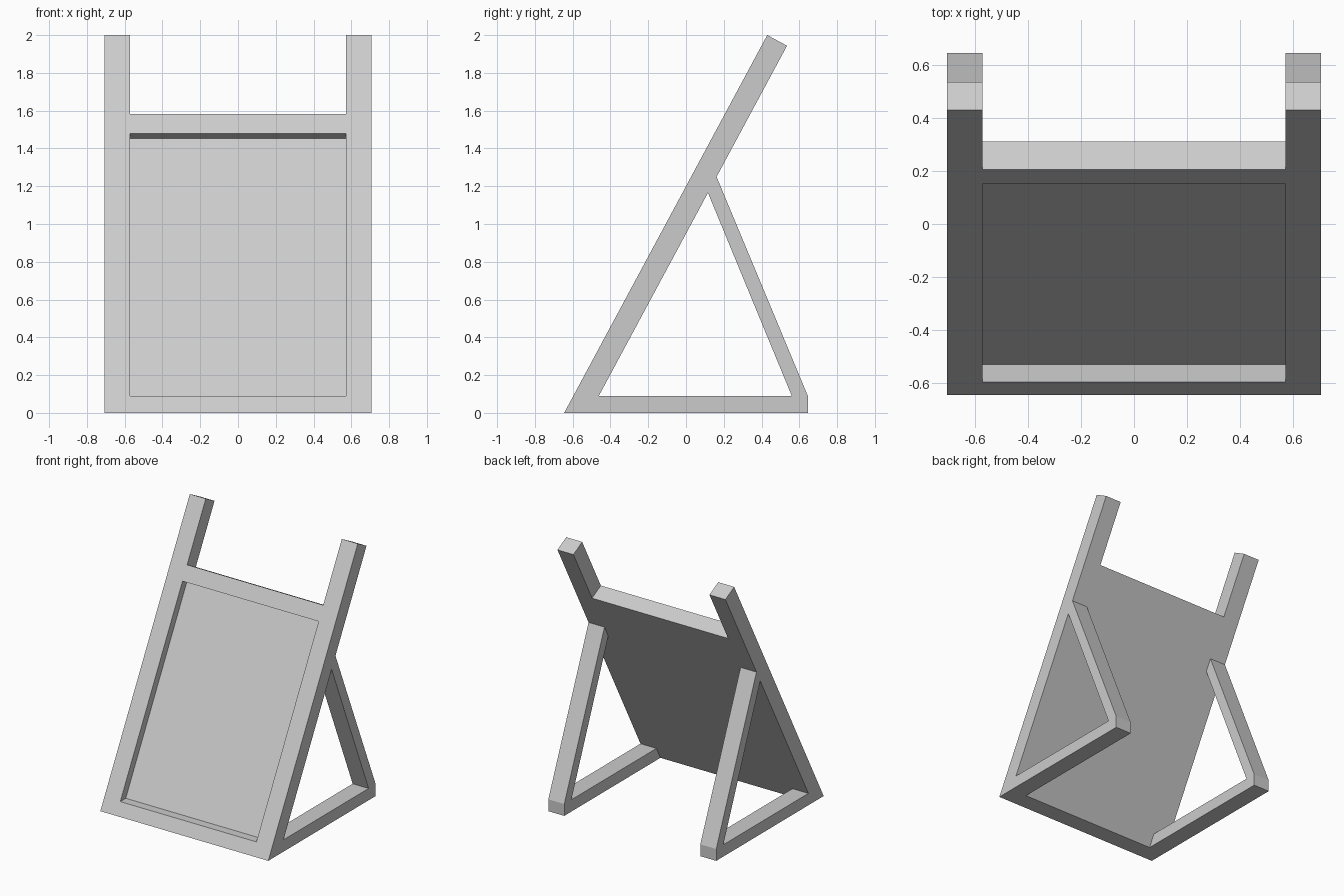
import bpy
import bmesh

cube = bpy.data.objects.get("Cube")
if cube:
    bpy.data.objects.remove(cube, do_unlink=True)

grey = bpy.data.materials.new("light_grey")
grey.use_nodes = True
grey.diffuse_color = (0.6, 0.6, 0.6, 1)
grey.node_tree.nodes["Principled BSDF"].inputs["Base Color"].default_value = grey.diffuse_color

SLOPE = 1.075 / 2.0      # lean of the board: y per unit of z
HALF_WIDTH = 0.706
INNER = 0.572            # inner side of the posts


def leaning(z, depth=0.0):
    """Point on the leaning front plane at height z, pushed straight in by depth."""
    length = (1 + SLOPE ** 2) ** 0.5
    return (-0.645 + SLOPE * z + depth / length, z - depth * SLOPE / length)


def at_height(z, depth):
    """Point at height z on the plane lying depth behind the front plane."""
    return (-0.645 + SLOPE * z + depth * (1 + SLOPE ** 2) ** 0.5, z)


def extrude_profile(name, points, faces, x0, x1):
    """Extrude connected y-z faces from x0 to x1 as one closed solid."""
    bm = bmesh.new()
    verts = {k: bm.verts.new((x0, y, z)) for k, (y, z) in points.items()}
    flat = [bm.faces.new([verts[k] for k in face]) for face in faces]
    extruded = bmesh.ops.extrude_face_region(bm, geom=flat, use_keep_orig=True)
    moved = [g for g in extruded["geom"] if isinstance(g, bmesh.types.BMVert)]
    bmesh.ops.translate(bm, verts=moved, vec=(x1 - x0, 0, 0))
    bmesh.ops.recalc_face_normals(bm, faces=bm.faces)
    mesh = bpy.data.meshes.new(name)
    bm.to_mesh(mesh)
    bm.free()
    mesh.materials.append(grey)
    obj = bpy.data.objects.new(name, mesh)
    bpy.context.collection.objects.link(obj)
    return obj


THICK = 0.119
RECESS = 0.058
BAR = 0.09               # height of the foot and bottom ledge

# Side frames: leaning post, foot and rear strut sharing their corners
side = {
    "a": leaning(0), "b": leaning(2.0), "c": leaning(2.0, THICK),
    "d": at_height(1.25, THICK), "e": at_height(1.165, THICK),
    "f": at_height(BAR, THICK),
    "g": (0.56, BAR), "h": (0.645, BAR), "i": (0.645, 0),
}
side_faces = ["afedcb", "aihgf", "ghde"]
extrude_profile("left_side_frame", side, side_faces, INNER, HALF_WIDTH)
extrude_profile("right_side_frame", side, side_faces, -HALF_WIDTH, -INNER)

# Board between the posts, with a recessed front panel above a ledge
board = {
    "a": leaning(0), "b": at_height(0, THICK),
    "c": leaning(1.583, THICK), "d": leaning(1.583),
    "e": leaning(1.48), "f": leaning(1.48, RECESS),
    "g": at_height(BAR, RECESS), "h": leaning(BAR),
}
extrude_profile("recessed_board", board, ["abcdefgh"], -INNER, INNER)
